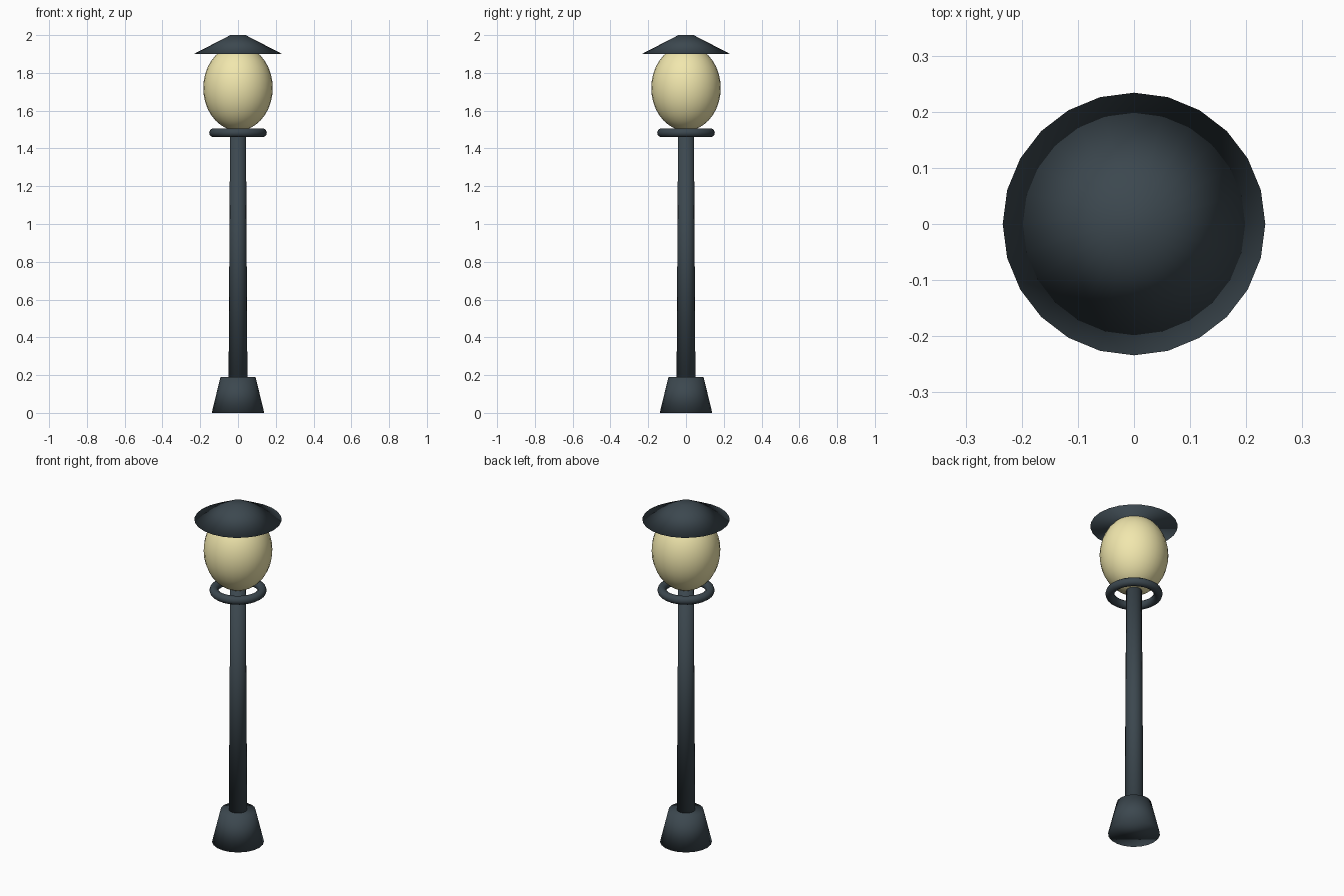
import bpy

if "Cube" in bpy.data.objects:
    bpy.data.objects.remove(bpy.data.objects["Cube"])


def material(name, color):
    m = bpy.data.materials.new(name)
    m.diffuse_color = color
    m.use_nodes = True
    m.node_tree.nodes["Principled BSDF"].inputs["Base Color"].default_value = m.diffuse_color
    return m


iron = material("dark_iron", (0.045, 0.064, 0.078, 1.0))
glass = material("warm_glass", (0.88, 0.80, 0.42, 0.95))


def finish(name, mat):
    obj = bpy.context.object
    obj.name = name
    obj.data.materials.append(mat)
    bpy.ops.object.shade_smooth()
    return obj


def tapered(name, sides, r_bottom, r_top, z0, z1):
    bpy.ops.mesh.primitive_cone_add(vertices=sides, radius1=r_bottom, radius2=r_top,
                                    depth=z1 - z0, location=(0, 0, (z0 + z1) / 2))
    return finish(name, iron)


# Foot, post and roof are tapered cylinders
tapered("base", 20, 0.139, 0.093, 0.0, 0.19)
tapered("post", 16, 0.05, 0.042, 0.15, 1.51)
tapered("roof", 24, 0.234, 0.04, 1.9, 2.0)

# Ring under the globe
bpy.ops.mesh.primitive_torus_add(major_radius=0.129, minor_radius=0.024,
                                 major_segments=28, minor_segments=10,
                                 location=(0, 0, 1.483))
finish("collar_ring", iron)

# Egg-shaped glass globe
bpy.ops.mesh.primitive_uv_sphere_add(segments=28, ring_count=18, radius=1.0,
                                     location=(0, 0, 1.72))
globe = finish("globe", glass)
globe.scale = (0.184, 0.184, 0.226)
